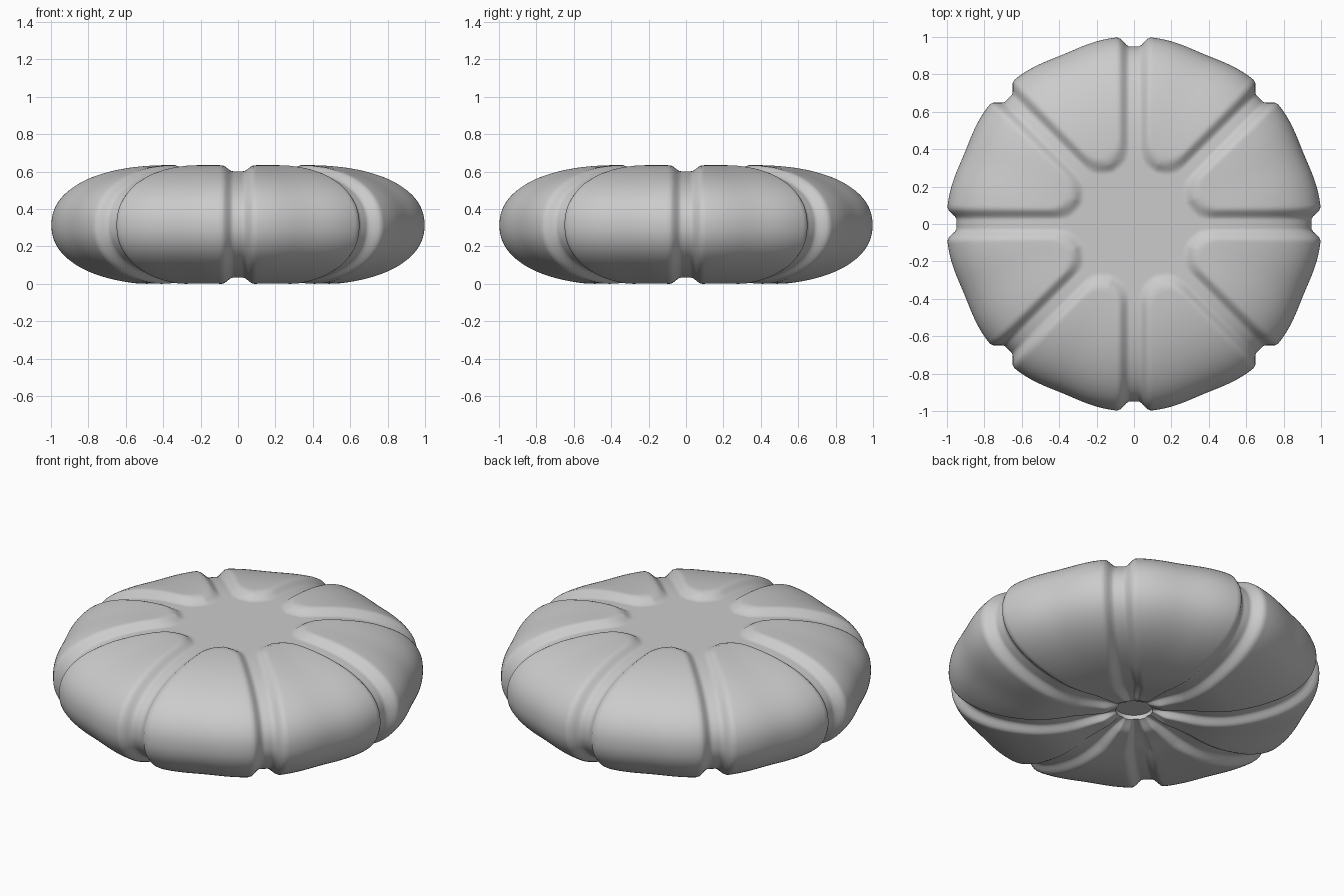
import bpy, bmesh
from math import sin, cos, pi, radians, hypot

if "Cube" in bpy.data.objects:
    bpy.data.objects.remove(bpy.data.objects["Cube"])

LOBES = 8
STEPS = 40            # columns per lobe
MID_Z = 0.322
FLAT_R, ARC_R, ARC_Z, POWER = 0.35, 0.60, 0.288, 2.2
HOLE_R = 0.10


def clamp(t):
    return max(0.0, min(1.0, t))


def smooth(t):
    t = clamp(t)
    return t * t * (3 - 2 * t)


def smooth_min(a, b, k):
    h = max(k - abs(a - b), 0) / k
    return min(a, b) - h * h * k / 4


def base_profile():
    """Groove-level outline from top centre, round the rim, to the underside."""
    pts = [(0.01 + (FLAT_R - 0.01) * i / 30, MID_Z + ARC_Z) for i in range(30)]
    n = 90
    for i in range(n + 1):
        a = pi / 2 - pi * i / n
        r = FLAT_R + ARC_R * abs(cos(a)) ** (2 / POWER)
        s = abs(sin(a)) ** (2 / POWER)
        pts.append((r, MID_Z + ARC_Z * (s if a > 0 else -s)))
    pts += [(FLAT_R + (HOLE_R - FLAT_R) * i / 24, MID_Z - ARC_Z) for i in range(1, 25)]
    # underside dips inwards towards the centre
    return [(r, z + 0.06 * smooth((0.55 - r) / 0.5) if z < MID_Z else z) for r, z in pts]


def lobe_height(r, ang, nr, top):
    """Raised amount of the padded lobe; ang is measured from the nearest groove."""
    d = r * sin(ang)
    if top:
        f = smooth_min(d - 0.025, r - 0.295, 0.12)
        return (0.033 + 0.019 * nr) * smooth(f / 0.06) - 0.02 * nr * smooth(ang / radians(22.5)) ** 2
    scale = min(1, r / 0.35)
    raised = (0.033 + 0.019 * nr) * smooth((d - 0.025 * scale) / (0.06 * scale))
    return raised * smooth((r - HOLE_R + 0.03) / 0.12) - 0.02 * nr * smooth(ang / radians(22.5)) ** 2


# angles, crowded towards the grooves
half = pi / LOBES
columns = []
for k in range(LOBES):
    for i in range(STEPS):
        s = 2 * i / STEPS
        near = half * (s if s <= 1 else 2 - s) ** 1.6
        columns.append((2 * half * k + (near if s <= 1 else 2 * half - near), near))

# padded body
bm = bmesh.new()
profile = base_profile()
rings = []
for j, (r, z) in enumerate(profile):
    a, b = profile[max(j - 1, 0)], profile[min(j + 1, len(profile) - 1)]
    dr, dz = b[0] - a[0], b[1] - a[1]
    length = hypot(dr, dz)
    nr, nz = -dz / length, dr / length
    ring = []
    for theta, near in columns:
        h = lobe_height(r, near, max(nr, 0), z >= MID_Z)
        rr = r + nr * h
        ring.append(bm.verts.new((rr * cos(theta), rr * sin(theta), z + nz * h)))
    rings.append(ring)

# small recessed disc under the cushion
for z in (0.115,):
    rings.append([bm.verts.new((HOLE_R * cos(t), HOLE_R * sin(t), z)) for t, _ in columns])

for upper, lower in zip(rings, rings[1:]):
    for i in range(len(columns)):
        k = (i + 1) % len(columns)
        bm.faces.new((upper[i], lower[i], lower[k], upper[k]))
bm.faces.new(rings[0])
bm.faces.new(rings[-1][::-1])
bmesh.ops.recalc_face_normals(bm, faces=bm.faces)

# rest on the floor
low = min(v.co.z for v in bm.verts)
bmesh.ops.translate(bm, verts=bm.verts, vec=(0, 0, -low))

mesh = bpy.data.meshes.new("cushion")
bm.to_mesh(mesh)
bm.free()
cushion = bpy.data.objects.new("cushion", mesh)
bpy.context.collection.objects.link(cushion)

fabric = bpy.data.materials.new("grey_fabric")
fabric.use_nodes = True
colour = (0.6, 0.6, 0.6, 1)
fabric.diffuse_color = colour
fabric.node_tree.nodes["Principled BSDF"].inputs["Base Color"].default_value = colour
mesh.materials.append(fabric)

bpy.context.view_layer.objects.active = cushion
cushion.select_set(True)
bpy.ops.object.shade_smooth_by_angle(angle=radians(50))
